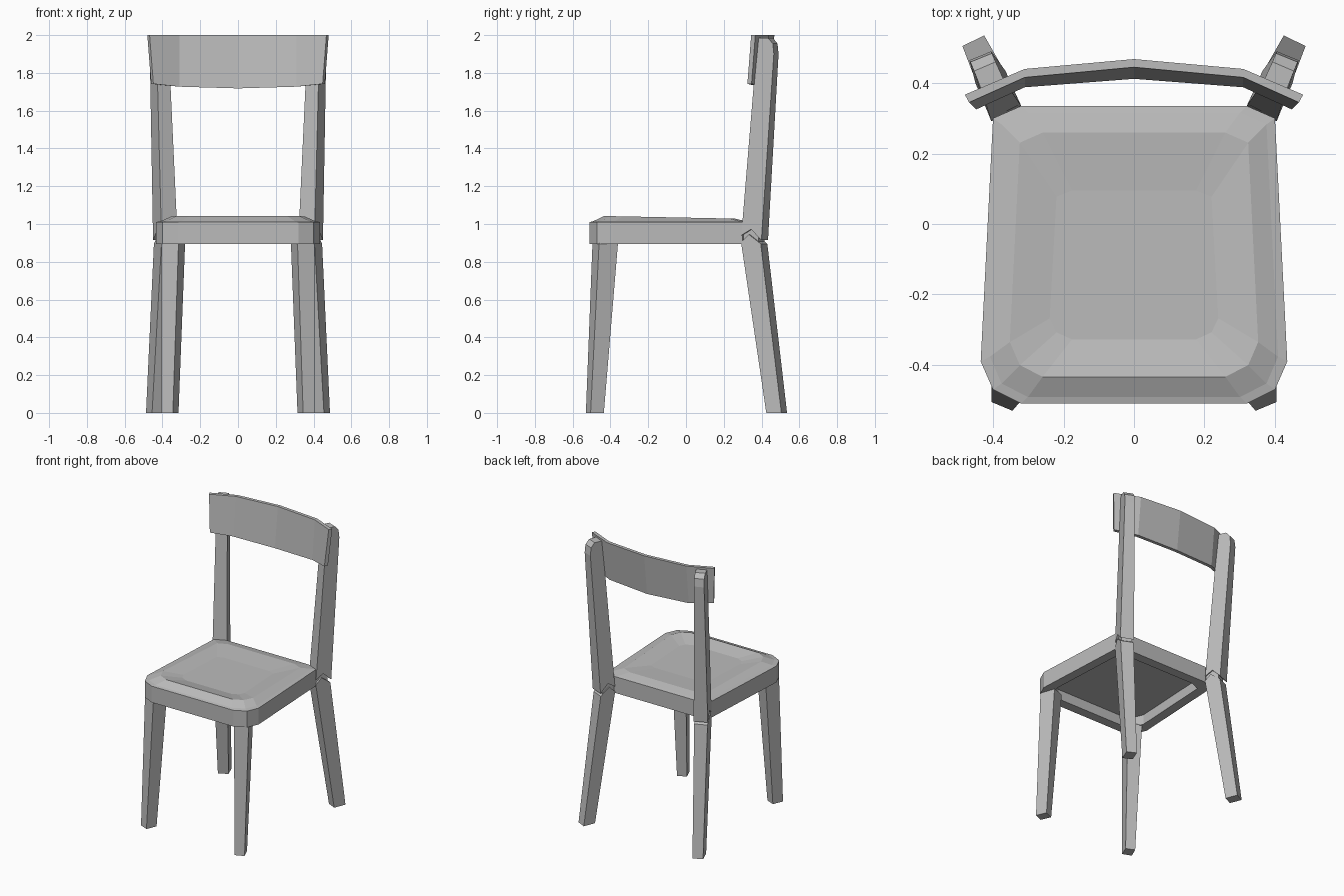
import bpy
import bmesh
from mathutils import Vector

cube = bpy.data.objects.get("Cube")
if cube:
    bpy.data.objects.remove(cube, do_unlink=True)

# One plain grey for the whole chair
GREY = (0.5, 0.5, 0.5, 1.0)
grey = bpy.data.materials.new("plain grey")
grey.use_nodes = True
grey.diffuse_color = GREY
bsdf = grey.node_tree.nodes["Principled BSDF"]
bsdf.inputs["Base Color"].default_value = GREY
bsdf.inputs["Roughness"].default_value = 0.8


def loft(name, rings):
    """Skin a stack of equal-length closed rings and cap both ends."""
    bm = bmesh.new()
    loops = [[bm.verts.new(p) for p in ring] for ring in rings]
    n = len(loops[0])
    for a, b in zip(loops, loops[1:]):
        for i in range(n):
            j = (i + 1) % n
            bm.faces.new((a[i], a[j], b[j], b[i]))
    bm.faces.new(loops[0][::-1])
    bm.faces.new(loops[-1])
    bmesh.ops.recalc_face_normals(bm, faces=bm.faces)
    mesh = bpy.data.meshes.new(name)
    bm.to_mesh(mesh)
    bm.free()
    mesh.materials.append(grey)
    obj = bpy.data.objects.new(name, mesh)
    bpy.context.collection.objects.link(obj)
    return obj


def strut(name, side, low, high, profile):
    """Tapered leg. low/high = (z, outer front, inner front, outer back, inner back)
    in plan; profile = (depth 0 front to 1 back, z) points of its side outline."""
    def point(t, z, inner):
        f = (z - low[0]) / (high[0] - low[0])
        front = Vector(low[1 + inner]).lerp(Vector(high[1 + inner]), f)
        back = Vector(low[3 + inner]).lerp(Vector(high[3 + inner]), f)
        p = front.lerp(back, t)
        return (side * p.x, p.y, z)
    return loft(name, [[point(t, z, k) for t, z in profile] for k in (0, 1)])


# Seat: rounded-corner slab, raised cushion with a shallow dish, hollow underside
half = [(0.32, -0.51), (0.40, -0.47), (0.435, -0.39), (0.40, 0.30), (0.32, 0.335)]
outline = half + [(-x, y) for x, y in reversed(half)]
CY = -0.085


def seat_ring(sx, sy, z, slope=0.0, shift=0.0):
    pts = []
    for x, y in outline:
        yy = CY + (y - CY) * sy + shift
        pts.append((x * sx, yy, z - slope * (yy + 0.42)))
    return pts


loft("seat", [
    seat_ring(0.84, 0.84, 0.965),
    seat_ring(0.84, 0.84, 0.895),
    seat_ring(1.0, 1.0, 0.895),
    seat_ring(1.0, 1.0, 1.01),
    seat_ring(0.94, 0.955, 1.015),
    seat_ring(0.81, 0.82, 1.042, 0.02),
    seat_ring(0.55, 0.5, 1.018, 0.0, -0.03),
])

# Legs and posts, both sides
for side, label in ((1, "left"), (-1, "right")):
    strut("front_leg_" + label, side,
          (0.0, (0.405, -0.505), (0.345, -0.53), (0.375, -0.435), (0.315, -0.46)),
          (0.90, (0.405, -0.46), (0.315, -0.495), (0.37, -0.36), (0.28, -0.395)),
          [(0, 0), (1, 0), (1, 0.90), (0, 0.90)])

    strut("back_leg_" + label, side,
          (0.0, (0.455, 0.425), (0.393, 0.455), (0.487, 0.505), (0.425, 0.535)),
          (0.90, (0.405, 0.292), (0.32, 0.335), (0.445, 0.395), (0.365, 0.43)),
          [(0, 0), (1, 0), (1, 0.895), (0.45, 0.945), (0, 0.905)])

    post_low = (0.93, (0.405, 0.292), (0.32, 0.335), (0.45, 0.40), (0.365, 0.435))
    strut("back_post_" + label, side, post_low,
          (1.90, (0.43, 0.372), (0.365, 0.402), (0.467, 0.465), (0.405, 0.49)),
          [(0, 0.94), (0.45, 0.972), (1, 0.915), (1, 1.90), (0.9, 1.955),
           (0.6, 1.985), (0, 1.985)])

    # Recessed core bridging the notched joint between leg and post
    strut("joint_core_" + label, side,
          (0.85, (0.395, 0.305), (0.33, 0.335), (0.43, 0.385), (0.365, 0.415)),
          (1.00, (0.395, 0.305), (0.33, 0.335), (0.43, 0.385), (0.365, 0.415)),
          [(0, 0.86), (1, 0.86), (1, 1.0), (0, 1.0)])

# Back rail: bowed, leaning plank; one cross-section per bend
# (x top, x bottom, front y at top, front y at bottom, thickness, bottom z)
bends = [(0.48, 0.46, 0.345, 0.325, 0.022, 1.742),
         (0.31, 0.31, 0.416, 0.388, 0.024, 1.727),
         (0.0, 0.0, 0.445, 0.412, 0.023, 1.718)]
stations = [(-a, -b, *rest) for a, b, *rest in bends] + \
           [tuple(s) for s in reversed(bends[:2])]
sections = []
for xt, xb, yt, yb, th, zb in stations:
    skew = -0.012 if xt > 0.4 else 0.012 if xt < -0.4 else 0.0
    sections.append([(xt + skew, yt, 2.0), (xt, yt + th, 2.0),
                     (xb, yb + th, zb), (xb + skew, yb, zb)])
loft("back_rail", sections)
